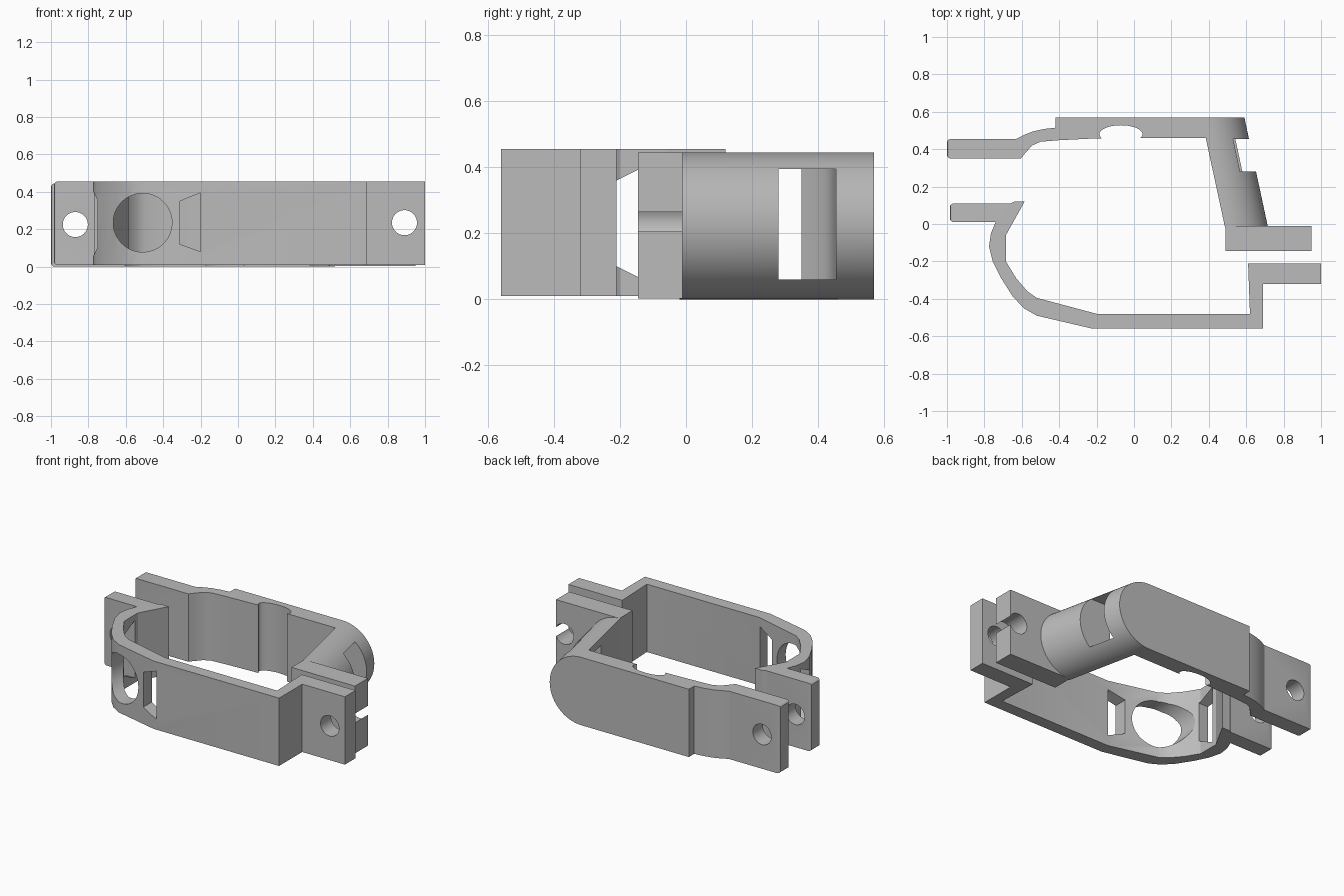
import bpy, bmesh, math
from mathutils import Vector

if "Cube" in bpy.data.objects:
    bpy.data.objects.remove(bpy.data.objects["Cube"])

grey = bpy.data.materials.new("plain grey")
grey.use_nodes = True
GREY = (0.5, 0.5, 0.5, 1)
grey.diffuse_color = GREY
next(n for n in grey.node_tree.nodes if n.type == 'BSDF_PRINCIPLED').inputs["Base Color"].default_value = GREY


def prism(name, points, sweep, bevel_left=0):
    """Extrude a planar polygon along a vector, optionally rounding the far -x end."""
    bm = bmesh.new()
    face = bm.faces.new([bm.verts.new(p) for p in points])
    new = bmesh.ops.extrude_face_region(bm, geom=[face])["geom"]
    bmesh.ops.translate(bm, vec=Vector(sweep), verts=[v for v in new if isinstance(v, bmesh.types.BMVert)])
    bmesh.ops.recalc_face_normals(bm, faces=bm.faces)
    if bevel_left:
        edges = [e for e in bm.edges if all(v.co.x < -0.95 for v in e.verts)]
        bmesh.ops.bevel(bm, geom=edges, offset=bevel_left, segments=3, profile=0.5, affect='EDGES')
    mesh = bpy.data.meshes.new(name)
    bm.to_mesh(mesh)
    bm.free()
    mesh.materials.append(grey)
    obj = bpy.data.objects.new(name, mesh)
    bpy.context.collection.objects.link(obj)
    return obj


def plan(name, outline, z0, z1, bevel_left=0):
    return prism(name, [(x, y, z0) for x, y in outline], (0, 0, z1 - z0), bevel_left)


def box(name, x0, x1, y0, y1, z0, z1):
    return plan(name, [(x0, y0), (x1, y0), (x1, y1), (x0, y1)], z0, z1)


def ring(cx, cy, rx, ry, start=0, sweep=360, n=48):
    angles = [math.radians(start + sweep * i / n) for i in range(n + (sweep < 360))]
    return [(cx + rx * math.cos(a), cy + ry * math.sin(a)) for a in angles]


def bore(name, x, z, r, y0, y1):
    return prism(name, [(a, y0, b) for a, b in ring(x, z, r, r)], (0, y1 - y0, 0))


def combine(target, others, operation):
    bpy.context.view_layer.objects.active = target
    for other in others:
        mod = target.modifiers.new("combine", 'BOOLEAN')
        mod.operation, mod.solver, mod.object = operation, 'EXACT', other
        bpy.ops.object.modifier_apply(modifier=mod.name)
        bpy.data.objects.remove(other)


def finish(obj):
    bpy.ops.object.select_all(action='DESELECT')
    obj.select_set(True)
    bpy.context.view_layer.objects.active = obj
    bpy.ops.object.shade_smooth_by_angle(angle=math.radians(25))


# Front clamp half: left tab, curved corner, straight wall, right tab
front = plan("front_clamp_half", [
    (-0.985, 0.01), (-0.985, 0.11), (-0.66, 0.11), (-0.64, 0.12), (-0.585, 0.12),
    (-0.685, -0.06), (-0.685, -0.2), (-0.63, -0.29), (-0.57, -0.36), (-0.52, -0.395),
    (-0.2, -0.48), (0.62, -0.48), (0.61, -0.21), (1, -0.21), (1, -0.32), (0.69, -0.32),
    (0.69, -0.56), (-0.22, -0.56), (-0.52, -0.49), (-0.59, -0.45), (-0.65, -0.385),
    (-0.71, -0.29), (-0.755, -0.2), (-0.775, -0.12), (-0.765, -0.05), (-0.74, 0.01)],
    0.01, 0.455, 0.02)

# Big round hole flanked by two tapered openings, plus bolt holes
front_cuts = [
    bore("round_cutter", -0.51, 0.235, 0.157, -0.7, -0.15),
    prism("front_opening_cutter", [(-0.31, -0.7, 0.12), (-0.2, -0.7, 0.08),
                                   (-0.2, -0.7, 0.395), (-0.31, -0.7, 0.35)], (0, 0.4, 0)),
    prism("side_opening_cutter", [(-0.9, -0.21, 0.1), (-0.9, -0.09, 0.04),
                                  (-0.9, -0.09, 0.42), (-0.9, -0.21, 0.36)], (0.35, 0, 0)),
    bore("left_bolt_cutter", -0.87, 0.225, 0.067, -0.1, 0.2),
    bore("right_bolt_cutter", 0.89, 0.235, 0.067, -0.4, -0.1),
]
combine(front, front_cuts, 'DIFFERENCE')
finish(front)

# Back clamp half: left tab, stepped bend and thick back plate
back = plan("back_clamp_half", [
    (-1, 0.35), (-1, 0.455), (-0.63, 0.455), (-0.59, 0.475), (-0.54, 0.495), (-0.48, 0.508),
    (-0.42, 0.515), (-0.42, 0.57), (0.367, 0.57), (0.391, 0.46), (-0.2, 0.458), (-0.4, 0.448),
    (-0.5, 0.44), (-0.545, 0.42), (-0.585, 0.375), (-0.605, 0.35)], 0, 0.445, 0.02)

# Slanted half-round arm and the right tab it ends in
arm = prism("slanted_arm", [(x, 0.57, z) for x, z in ring(0.36, 0.2225, 0.23, 0.2225, -90, 180)],
            (0.127, -0.59, 0))
tab = box("right_tab", 0.49, 0.95, -0.145, -0.01, 0.003, 0.445)
combine(back, [arm, tab], 'UNION')

# Arm window, vertical groove in the plate, and bolt holes
back_cuts = [
    plan("window_cutter", [(0.3, 0.28), (0.8, 0.28), (0.8, 0.455), (0.3, 0.455)], 0.06, 0.395),
    plan("groove_cutter", ring(-0.07, 0.48, 0.115, 0.048), -0.1, 0.6),
    box("groove_mouth_cutter", -0.17, 0.03, 0.4, 0.475, -0.1, 0.6),
    bore("left_bolt_cutter", -0.87, 0.225, 0.067, 0.25, 0.55),
    bore("right_bolt_cutter", 0.89, 0.235, 0.067, -0.25, 0.1),
]
combine(back, back_cuts, 'DIFFERENCE')
finish(back)
